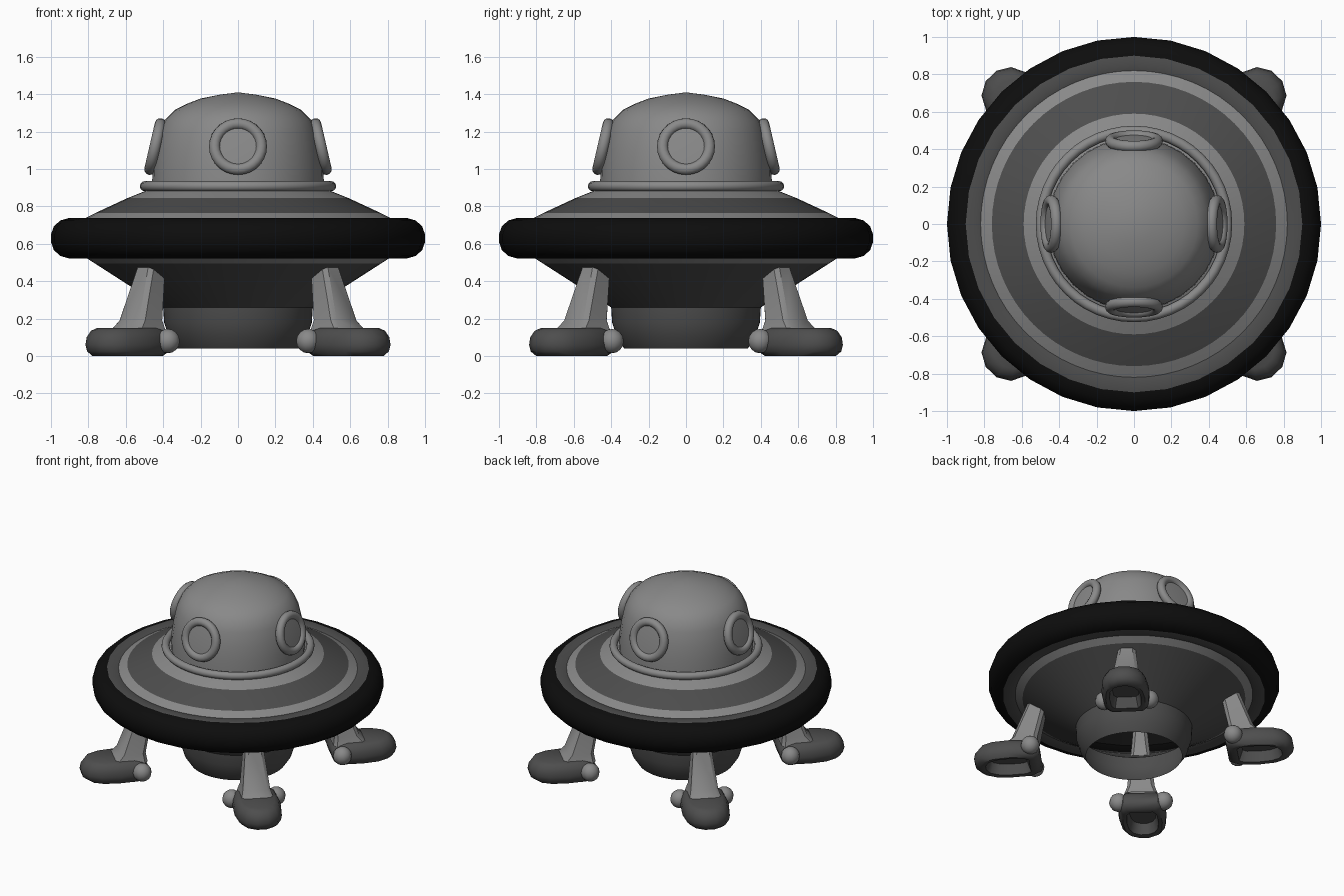
import bpy, bmesh, math
from mathutils import Matrix

if "Cube" in bpy.data.objects:
    bpy.data.objects.remove(bpy.data.objects["Cube"])


def mat(name, v):
    m = bpy.data.materials.new(name)
    m.diffuse_color = (v, v, v, 1)
    m.use_nodes = True
    m.node_tree.nodes["Principled BSDF"].inputs["Base Color"].default_value = m.diffuse_color
    return m


LIGHT = mat("light grey", 0.25)
DARK = mat("dark grey", 0.075)
BLACK = mat("black", 0.004)


def finish(name, bm, mats, angle=40):
    bmesh.ops.recalc_face_normals(bm, faces=bm.faces)
    me = bpy.data.meshes.new(name)
    bm.to_mesh(me)
    bm.free()
    for m in mats:
        me.materials.append(m)
    ob = bpy.data.objects.new(name, me)
    bpy.context.collection.objects.link(ob)
    bpy.ops.object.select_all(action='DESELECT')
    ob.select_set(True)
    bpy.context.view_layer.objects.active = ob
    bpy.ops.object.shade_smooth_by_angle(angle=math.radians(angle))
    return ob


def skin(bm, rings, rule=None, closed=False):
    """Join successive vertex rings with quads; rule(i) gives the material of band i."""
    n = len(rings[0])
    pairs = list(zip(rings, rings[1:] + rings[:1] if closed else rings[1:]))
    for i, (a, b) in enumerate(pairs):
        for j in range(n):
            k = (j + 1) % n
            f = bm.faces.new((a[j], a[k], b[k], b[j]))
            f.material_index = rule(i) if rule else 0


def lathe(name, profile, mats, rule=None, n=32, closed=False, m=Matrix(), angle=40):
    bm = bmesh.new()
    rings = []
    for r, z in profile:
        rings.append([bm.verts.new((r * math.cos(2 * math.pi * j / n),
                                    r * math.sin(2 * math.pi * j / n), z)) for j in range(n)])
    skin(bm, rings, rule, closed)
    bmesh.ops.remove_doubles(bm, verts=bm.verts, dist=1e-5)
    bm.transform(m)
    return finish(name, bm, mats, angle)


def ring_profile(r, z, t, n=12):
    return [(r + t * math.cos(2 * math.pi * i / n), z + t * math.sin(2 * math.pi * i / n))
            for i in range(n)]


# saucer rim: black outside, dark grey on the flat inner lips
half = [(0.76, 0.07), (0.80, 0.10), (0.85, 0.109), (0.90, 0.109), (0.95, 0.095), (0.985, 0.063), (1.0, 0.02)]
rim = [(r, 0.63 + h) for r, h in half] + [(r, 0.63 - h) for r, h in reversed(half)]
lathe("saucer_rim", rim, [BLACK, DARK], lambda i: 1 if i in (1, 2, 10, 11) else 0, closed=True)

# upper hull with light stripes
lathe("upper_hull", [(0.44, 0.905), (0.59, 0.845), (0.76, 0.766), (0.82, 0.735)],
      [LIGHT, DARK], lambda i: 1 if i == 1 else 0, n=64)

# lower hull, open at the bottom, with a light stripe under the rim
lathe("lower_hull", [(0.82, 0.53), (0.765, 0.495), (0.40, 0.26), (0.395, 0.18), (0.37, 0.10), (0.33, 0.04)],
      [LIGHT, DARK], lambda i: 0 if i == 0 else 1, n=64)

# dome and its collar
lathe("dome", [(0.46, 0.89), (0.457, 1.0), (0.442, 1.1), (0.42, 1.2), (0.39, 1.265),
               (0.34, 1.315), (0.27, 1.35), (0.2, 1.377), (0.1, 1.397), (0, 1.41)], [LIGHT])
lathe("dome_collar", ring_profile(0.498, 0.908, 0.027), [LIGHT], n=48, closed=True)

# four tilted portholes
for k in range(4):
    m = (Matrix.Rotation(k * math.pi / 2, 4, 'Z') @ Matrix.Translation((0.443, 0, 1.12))
         @ Matrix.Rotation(math.radians(77), 4, 'Y'))
    lathe(f"porthole_frame_{k + 1}", ring_profile(0.125, 0, 0.03), [LIGHT], n=28, closed=True, m=m)
    lathe(f"porthole_glass_{k + 1}", [(0.105, 0.010), (0, 0.016)], [LIGHT], n=28, m=m)


def leg_set(tag, sx, sy):
    m = Matrix.Diagonal((sx, sy, 1, 1)) @ Matrix.Rotation(math.radians(46), 4, 'Z')

    # tapered strut: (height, inner radius, outer radius, half width)
    bm = bmesh.new()
    rings = []
    for z, a, b, w in [(0.13, 0.65, 0.89, 0.115), (0.19, 0.66, 0.835, 0.095),
                       (0.48, 0.60, 0.73, 0.06), (0.63, 0.57, 0.68, 0.045)]:
        c = 0.022
        pts = [(a + c, -w), (b - c, -w), (b, c - w), (b, w - c), (b - c, w), (a + c, w), (a, w - c), (a, c - w)]
        rings.append([bm.verts.new((x, y, z)) for x, y in pts])
    skin(bm, rings)
    bm.faces.new(rings[-1])
    bm.transform(m)
    finish("leg_" + tag, bm, [LIGHT])

    # rounded foot, hollow underneath
    side = [(0.64, 0.12), (0.69, 0.155), (0.85, 0.165), (0.98, 0.15), (1.06, 0.11), (1.10, 0.04)]
    outline = [(x, -y) for x, y in side] + side[::-1]
    bm = bmesh.new()
    rings = []
    for z, s in [(0.08, 0.55), (0.005, 0.66), (0.0, 0.82), (0.025, 0.96), (0.06, 1.0),
                 (0.10, 0.97), (0.135, 0.86), (0.15, 0.70)]:
        rings.append([bm.verts.new((0.87 + (x - 0.87) * s, y * s, z)) for x, y in outline])
    skin(bm, rings)
    bm.faces.new(rings[0])
    bm.faces.new(rings[-1])
    bm.transform(m)
    finish("foot_" + tag, bm, [DARK], 50)

    # ankle knobs either side of the heel
    for s, side_name in ((-1, "a"), (1, "b")):
        bm = bmesh.new()
        bmesh.ops.create_uvsphere(bm, u_segments=12, v_segments=8, radius=0.065)
        bm.transform(m @ Matrix.Translation((0.70, 0.155 * s, 0.08)))
        finish(f"ankle_knob_{tag}_{side_name}", bm, [LIGHT])


for tag, sx, sy in (("front_right", 1, -1), ("front_left", -1, -1), ("back_right", 1, 1), ("back_left", -1, 1)):
    leg_set(tag, sx, sy)
